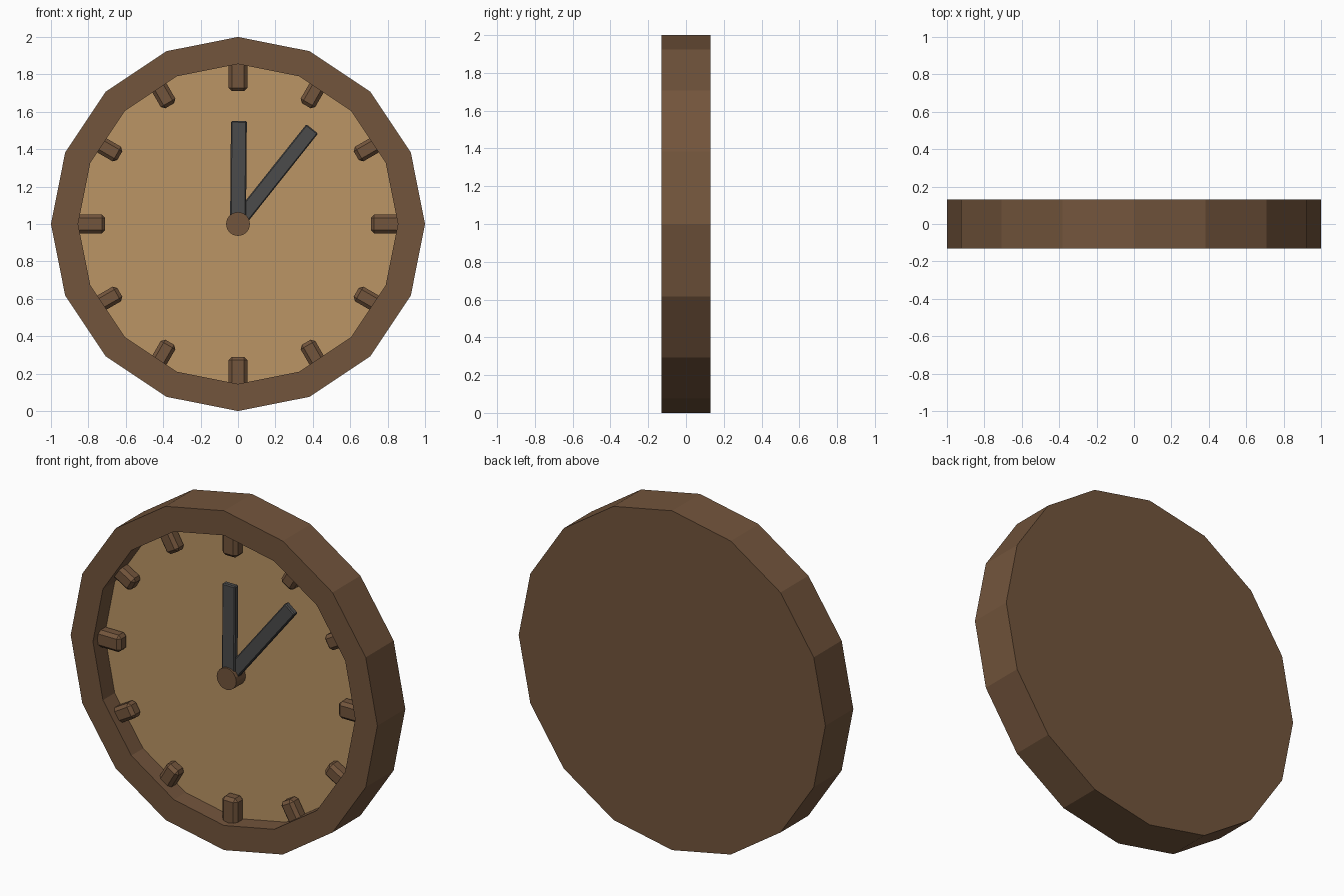
import bpy, bmesh, math
from mathutils import Matrix, Vector

if "Cube" in bpy.data.objects:
    bpy.data.objects.remove(bpy.data.objects["Cube"])

SIDES = 16
CENTER = Vector((0, 0, 1))


def material(name, rgb):
    m = bpy.data.materials.new(name)
    m.diffuse_color = (*rgb, 1)
    m.use_nodes = True
    m.node_tree.nodes["Principled BSDF"].inputs["Base Color"].default_value = m.diffuse_color
    return m


wood = material("dark_wood", (0.17, 0.09, 0.045))
tan = material("light_wood", (0.50, 0.30, 0.13))
dark = material("hand_grey", (0.07, 0.07, 0.07))


def finish(name, bm, mat):
    bmesh.ops.recalc_face_normals(bm, faces=bm.faces)
    me = bpy.data.meshes.new(name)
    bm.to_mesh(me)
    bm.free()
    me.materials.append(mat)
    ob = bpy.data.objects.new(name, me)
    bpy.context.collection.objects.link(ob)
    return ob


def ring(bm, radius, y, n=SIDES):
    return [bm.verts.new((radius * math.sin(2 * math.pi * i / n), y,
                          1 + radius * math.cos(2 * math.pi * i / n))) for i in range(n)]


def lathe(name, profile, mat, cap_start=True, cap_end=True, n=SIDES):
    """Joins (radius, y) rings around the clock axis."""
    bm = bmesh.new()
    rings = [ring(bm, r, y, n) for r, y in profile]
    for a, b in zip(rings, rings[1:]):
        for i in range(n):
            j = (i + 1) % n
            bm.faces.new((a[i], a[j], b[j], b[i]))
    if cap_start:
        bm.faces.new(rings[0])
    if cap_end:
        bm.faces.new(rings[-1])
    return finish(name, bm, mat)


def radial_bar(name, angle, width, r0, r1, y0, y1, bevel, mat, shift=0):
    """Bevelled bar pointing outward at a clockwise angle from twelve o'clock."""
    bm = bmesh.new()
    bmesh.ops.create_cube(bm, size=1)
    bmesh.ops.scale(bm, vec=(width, y1 - y0, r1 - r0), verts=bm.verts)
    bmesh.ops.bevel(bm, geom=bm.edges[:], offset=bevel, segments=1, affect='EDGES')
    bmesh.ops.translate(bm, vec=(shift, (y0 + y1) / 2, (r0 + r1) / 2), verts=bm.verts)
    bm.transform(Matrix.Translation(CENTER) @ Matrix.Rotation(math.radians(angle), 4, 'Y'))
    return finish(name, bm, mat)


# Case with closed back and recessed front
lathe("case", [(1, 0.13), (1, -0.13), (0.855, -0.13), (0.855, -0.02)], wood, cap_end=False)

# Dial
bm = bmesh.new()
dial_face = bm.faces.new(ring(bm, 0.855, -0.02))
dial_face.normal_update()
dial = finish("dial", bm, tan)
if dial.data.polygons[0].normal.y > 0:
    dial.data.flip_normals()

# Hour markers, longer at the quarters
for h in range(12):
    inner = 0.71 if h % 3 == 0 else 0.73
    radial_bar(f"hour_marker_{h or 12}", h * 30, 0.1 if h % 3 == 0 else 0.09,
               inner, 0.89, -0.09, -0.01, 0.018, wood)

# Hands and hub
radial_bar("upright_hand", 0.5, 0.085, 0, 0.55, -0.095, -0.06, 0.006, dark)
radial_bar("slanted_hand", 38.5, 0.08, 0, 0.645, -0.085, -0.05, 0.006, dark, shift=-0.006)
lathe("hub", [(0.064, -0.015), (0.064, -0.107)], wood)
